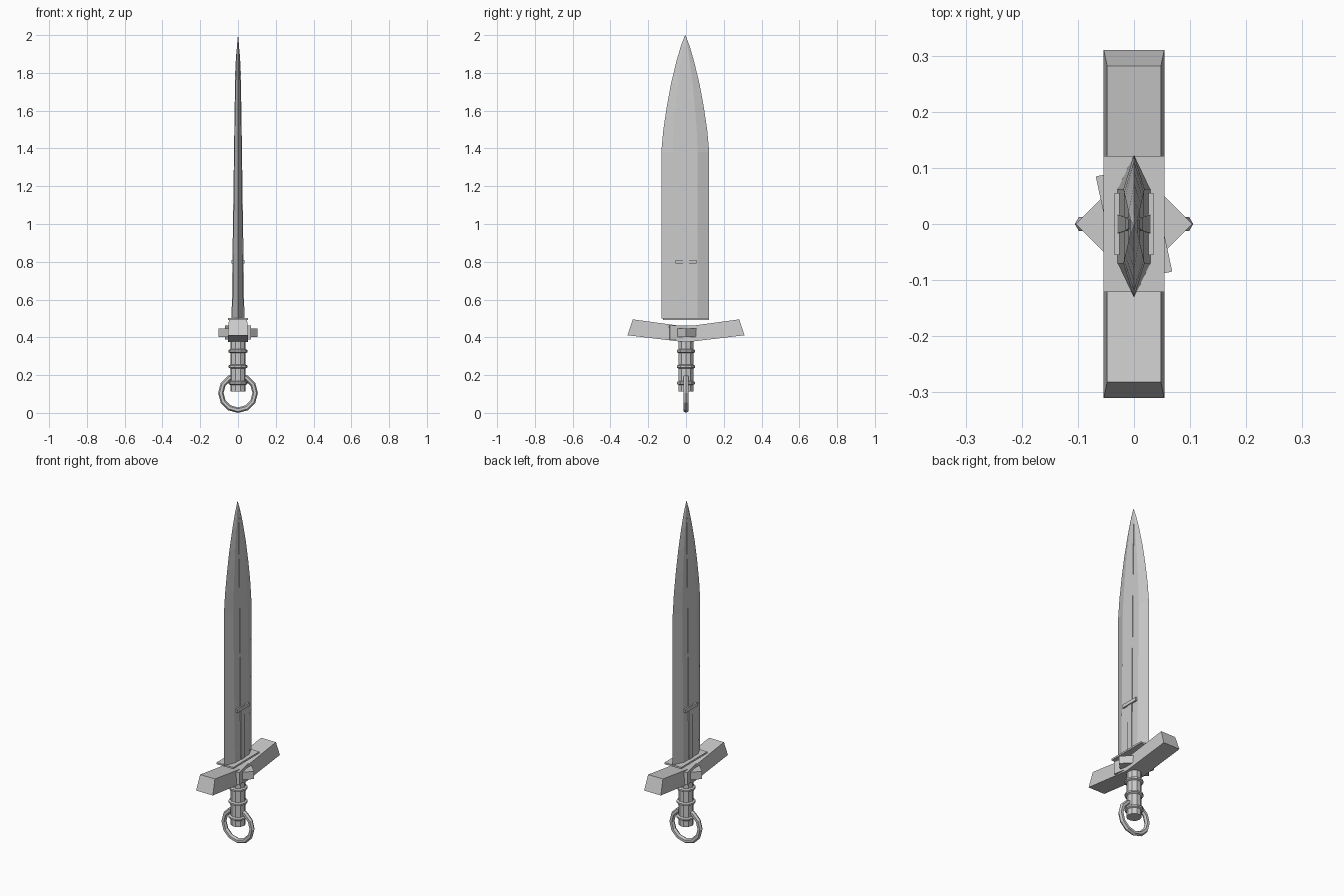
import bpy, bmesh, math

if "Cube" in bpy.data.objects:
    bpy.data.objects.remove(bpy.data.objects["Cube"])

steel = bpy.data.materials.new("steel grey")
steel.diffuse_color = (0.6, 0.6, 0.6, 1)
steel.use_nodes = True
steel.node_tree.nodes["Principled BSDF"].inputs["Base Color"].default_value = steel.diffuse_color

def finish(name, bm):
    bmesh.ops.recalc_face_normals(bm, faces=bm.faces)
    me = bpy.data.meshes.new(name)
    bm.to_mesh(me)
    bm.free()
    me.materials.append(steel)
    ob = bpy.data.objects.new(name, me)
    bpy.context.collection.objects.link(ob)
    return ob

def loft(name, sections):
    """Skin a list of closed cross-sections with equal point counts."""
    bm = bmesh.new()
    rings = [[bm.verts.new(p) for p in s] for s in sections]
    n = len(rings[0])
    for a, b in zip(rings, rings[1:]):
        for i in range(n):
            j = (i + 1) % n
            bm.faces.new((a[i], a[j], b[j], b[i]))
    bm.faces.new(rings[0])
    bm.faces.new(rings[-1])
    return finish(name, bm)

def box(name, hx, hy, z0, z1, angle=0):
    c, s = math.cos(angle), math.sin(angle)
    pts = [(-hx, -hy), (hx, -hy), (hx, hy), (-hx, hy)]
    return loft(name, [[(x * c - y * s, x * s + y * c, z) for x, y in pts] for z in (z0, z1)])

def tube(name, profile, n=10):
    return loft(name, [[(r * math.cos(2 * math.pi * i / n), r * math.sin(2 * math.pi * i / n), z)
                        for i in range(n)] for r, z in profile])

# Blade: bevelled hexagonal section, (z, half width, half thickness)
OFF = -0.004
outline = [(0.5, .127, .029), (1.38, .127, .019), (1.5, .116, .0175), (1.62, .098, .0155),
           (1.74, .076, .0125), (1.86, .047, .0095), (1.94, .024, .006), (2.0, .001, .0005)]
loft("blade", [[(0, OFF - w, z), (t, OFF - w * .52, z), (t, OFF + w * .52, z),
                (0, OFF + w, z), (-t, OFF + w * .52, z), (-t, OFF - w * .52, z)]
               for z, w, t in outline])

# Raised central rib and small crossbar on the blade
loft("blade_rib", [[(-x, -y, z), (x, -y, z), (x, y, z), (-x, y, z)]
                   for z, x, y in ((0.5, .034, .018), (1.8, .015, .012), (1.9, .010, .008))])
box("blade_crossbar", .035, .055, .79, .81)

# Thin plate under the blade
box("blade_plate", .054, .121, .493, .503)

# Guard arms, rising outwards, with a narrower top
for side, label in ((1, "right"), (-1, "left")):
    loft("guard_arm_" + label, [
        [(-.054, side * y0, z0), (.054, side * y0, z0), (.048, side * y1, z1), (-.048, side * y1, z1)]
        for y0, z0, y1, z1 in ((0, .374, 0, .457), (.31, .411, .282, .495))])

# Diamond boss and slightly turned block at the guard centre
box("guard_boss", .0735, .0735, .402, .447, math.pi / 4)
box("guard_block", .049, .097, .388, .463, math.radians(12))

# Grip with three bands
tube("grip", [(.041, .112), (.041, .40)])
for i, z in enumerate((.158, .245, .327)):
    tube("grip_band_%d" % (i + 1), [(.041, z - .010), (.051, z - .005), (.051, z + .005), (.041, z + .010)])

# Pommel ring standing in the xz plane
bm = bmesh.new()
N, M, R, r = 12, 6, .091, .0145
v = [[bm.verts.new(((R + r * math.cos(b)) * math.cos(a), r * math.sin(b),
                    .1055 + (R + r * math.cos(b)) * math.sin(a)))
      for b in [2 * math.pi * j / M for j in range(M)]]
     for a in [2 * math.pi * i / N for i in range(N)]]
for i in range(N):
    for j in range(M):
        k, l = (i + 1) % N, (j + 1) % M
        bm.faces.new((v[i][j], v[k][j], v[k][l], v[i][l]))
finish("pommel_ring", bm)
